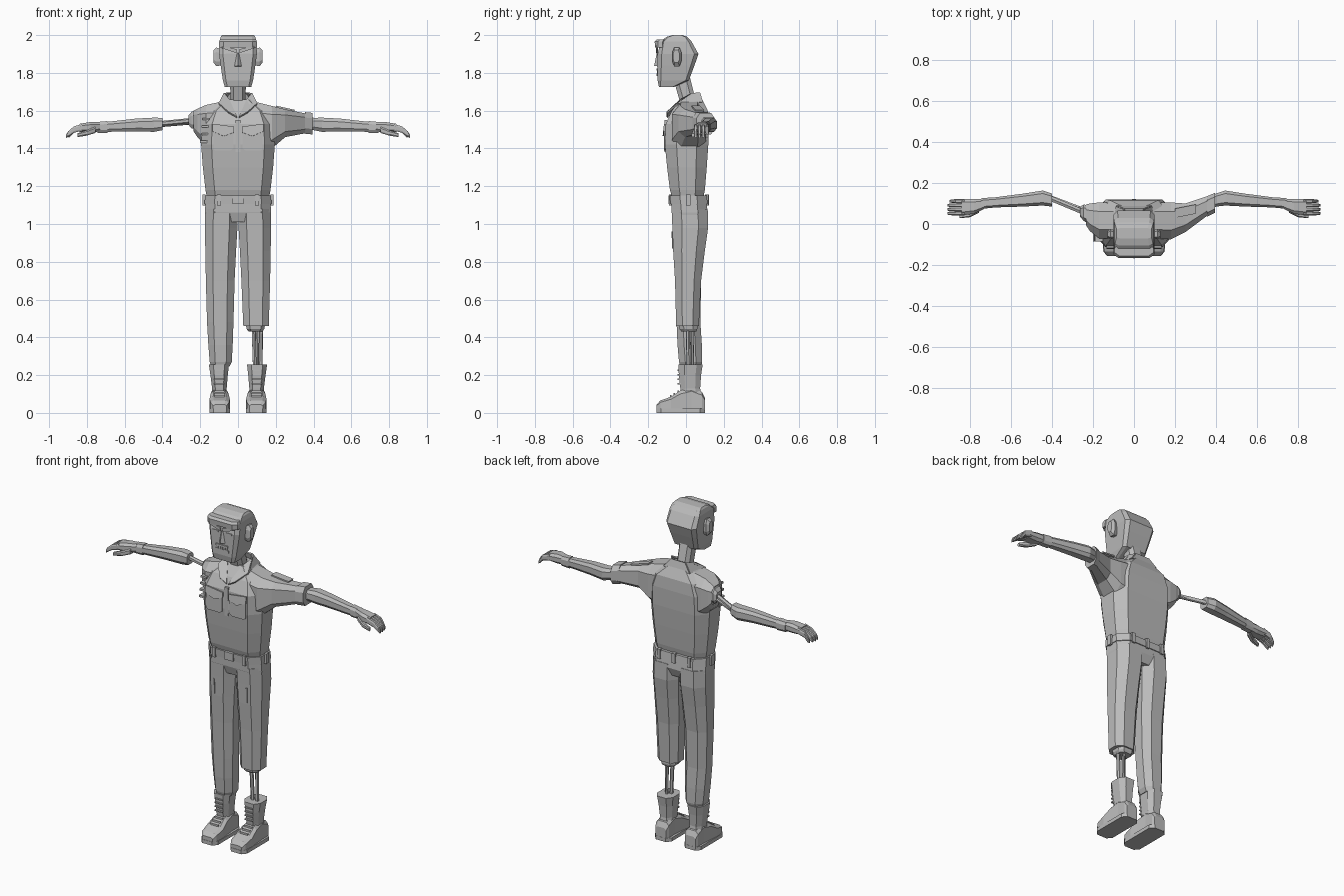
import bpy, bmesh
from mathutils import Vector

grey = bpy.data.materials.new("plain_grey")
grey.diffuse_color = (0.5, 0.5, 0.5, 1)


def finish(name, bm):
    bmesh.ops.recalc_face_normals(bm, faces=bm.faces)
    me = bpy.data.meshes.new(name)
    bm.to_mesh(me)
    bm.free()
    me.materials.append(grey)
    ob = bpy.data.objects.new(name, me)
    bpy.context.collection.objects.link(ob)
    return ob


def loft(name, axis, rings, cu=0.2, cv=0.25):
    """Skin chamfered box sections (t, u0, u1, v0, v1) placed along an axis."""
    bm = bmesh.new()
    loops = []
    for t, a, b, c, d in rings:
        du, dv = (b - a) * cu, (d - c) * cv
        uv = [(a + du, c), (b - du, c), (b, c + dv), (b, d - dv),
              (b - du, d), (a + du, d), (a, d - dv), (a, c + dv)]
        pts = [[(t, u, v), (u, t, v), (u, v, t)][axis] for u, v in uv]
        loops.append([bm.verts.new(p) for p in pts])
    for lo, hi in zip(loops, loops[1:]):
        for i in range(8):
            j = (i + 1) % 8
            bm.faces.new((lo[i], lo[j], hi[j], hi[i]))
    bm.faces.new(loops[0])
    bm.faces.new(loops[-1])
    return finish(name, bm)


def box(name, x0, x1, y0, y1, z0, z1):
    bm = bmesh.new()
    bmesh.ops.create_cube(bm, size=1)
    for v in bm.verts:
        v.co = ((x0 + x1) / 2 + v.co.x * (x1 - x0), (y0 + y1) / 2 + v.co.y * (y1 - y0),
                (z0 + z1) / 2 + v.co.z * (z1 - z0))
    return finish(name, bm)


def rod(name, a, b, r, r2=None, n=6):
    a, b = Vector(a), Vector(b)
    bm = bmesh.new()
    bmesh.ops.create_cone(bm, cap_ends=True, segments=n, radius1=r,
                          radius2=r if r2 is None else r2, depth=(b - a).length)
    q = (b - a).to_track_quat('Z', 'Y')
    for v in bm.verts:
        v.co = q @ v.co + (a + b) / 2
    return finish(name, bm)


def plate(name, pts, thick=0.009):
    bm = bmesh.new()
    bm.faces.new([bm.verts.new(p) for p in pts])
    ob = finish(name, bm)
    mod = ob.modifiers.new("thickness", 'SOLIDIFY')
    mod.thickness, mod.offset = thick, 0
    return ob


def sided(s, rings):
    """Mirror rings whose first span is x."""
    return [(t, min(a * s, b * s), max(a * s, b * s), c, d) for t, a, b, c, d in rings]


# head and neck
loft("head", 2, [(1.725, -.07, .07, -.143, -.065), (1.76, -.08, .08, -.15, .015),
                 (1.84, -.092, .092, -.15, .045), (1.90, -.1, .1, -.15, .066),
                 (1.965, -.098, .098, -.135, .03), (1.99, -.092, .092, -.105, .008),
                 (2.0, -.085, .085, -.07, -.02)], 0.1, 0.1)
loft("neck", 2, [(1.56, -.042, .042, -.02, .075), (1.64, -.04, .04, -.03, .055),
                 (1.78, -.042, .042, -.07, .02)])
# face
loft("forehead_band", 2, [(1.935, -.1, .1, -.163, -.11), (1.965, -.1, .1, -.166, -.105),
                          (1.978, -.095, .095, -.155, -.1)], 0.12, 0.3)
rod("nose", (0, -.149, 1.835), (0, -.147, 1.905), .02, .008, 4)
box("mouth", -.045, .045, -.155, -.14, 1.783, 1.797)
box("upper_lip", -.04, .04, -.157, -.14, 1.812, 1.823)
for i in range(5):
    box("tooth", -.036 + i * .015, -.024 + i * .015, -.154, -.14, 1.797, 1.812)
for s in (-1, 1):
    plate("eyebrow", [(s * .008, -.154, 1.905), (s * .085, -.154, 1.93),
                      (s * .085, -.154, 1.944), (s * .008, -.154, 1.925)])
    box("eye", s * .045 - .02, s * .045 + .02, -.153, -.14, 1.893, 1.902)
    loft("ear", 0, [(s * .09, -.07, -.03, 1.84, 1.925), (s * .115, -.072, -.025, 1.835, 1.935),
                    (s * .13, -.068, -.035, 1.855, 1.92)])

# shirt body
loft("shirt", 2, [(1.13, -.163, .163, -.07, .09), (1.18, -.172, .172, -.085, .1),
                  (1.3, -.186, .186, -.1, .11), (1.42, -.195, .195, -.112, .118),
                  (1.53, -.19, .19, -.107, .12), (1.6, -.16, .16, -.075, .115),
                  (1.66, -.075, .075, -.03, .085)], 0.14, 0.27)
# collar and chest pockets
for s in (-1, 1):
    plate("collar_wing", [(s * .005, -.1, 1.565), (s * .05, -.1, 1.59), (s * .1, -.045, 1.635),
                          (s * .072, .035, 1.69), (s * .045, -.03, 1.655)], .01)
    plate("collar_side", [(s * .1, -.045, 1.635), (s * .085, .085, 1.645),
                          (s * .045, .07, 1.695), (s * .072, .03, 1.69)], .01)
    plate("chest_pocket", [(s * .025, -.112, 1.4), (s * .04, -.112, 1.39), (s * .12, -.112, 1.39),
                           (s * .13, -.112, 1.4), (s * .13, -.112, 1.51), (s * .025, -.112, 1.51)])
    plate("pocket_flap", [(s * .02, -.117, 1.485), (s * .075, -.119, 1.465), (s * .135, -.117, 1.49),
                          (s * .135, -.112, 1.53), (s * .02, -.112, 1.515)])
plate("collar_back", [(-.085, .085, 1.645), (.085, .085, 1.645), (.045, .07, 1.695),
                      (-.045, .07, 1.695)], .01)
box("shirt_placket", -.012, .012, -.113, -.1, 1.38, 1.55)

# full sleeve with rolled cuff
loft("sleeve", 0, [(.1, -.07, .105, 1.37, 1.645), (.18, -.075, .105, 1.4, 1.625),
                   (.25, -.04, .1, 1.46, 1.607), (.37, .05, .14, 1.483, 1.583)], 0.25, 0.2)
loft("sleeve_cuff", 0, [(.355, .035, .135, 1.478, 1.592), (.395, .055, .152, 1.474, 1.588)])
plate("shoulder_patch", [(.2, .03, 1.622), (.2, .075, 1.622), (.3, .095, 1.6), (.3, .05, 1.6)])

# torn sleeve, socket ribs and rod arm
loft("torn_sleeve", 0, [(-.1, -.07, .105, 1.37, 1.645), (-.17, -.07, .105, 1.41, 1.63),
                        (-.215, -.035, .1, 1.46, 1.61), (-.235, -.005, .095, 1.49, 1.6)], 0.25, 0.2)
loft("arm_socket", 0, [(-.22, .0, .09, 1.505, 1.595), (-.245, .015, .095, 1.505, 1.595),
                       (-.262, .035, .085, 1.525, 1.575)])
for i in range(4):
    box("socket_rib", -.2 + i * .004, -.15, -.085, -.03, 1.43 + i * .04, 1.442 + i * .04)
rod("arm_rod", (-.24, .055, 1.548), (-.42, .13, 1.53), .014)
rod("arm_rod_thin", (-.24, .07, 1.535), (-.42, .138, 1.52), .008)

# forearms and hands
for s in (-1, 1):
    start = [(.36, .06, .135, 1.492, 1.575)] if s > 0 else []
    loft("forearm", 0, [(s * t, a, b, c, d) for t, a, b, c, d in start + [
        (.4, .085, .148, 1.497, 1.562), (.445, .09, .163, 1.488, 1.563),
        (.54, .085, .148, 1.49, 1.558), (.7, .08, .127, 1.488, 1.54)]])
    loft("wrist", 0, [(s * .69, .078, .13, 1.483, 1.545), (s * .745, .075, .125, 1.483, 1.54)])
    loft("palm", 0, [(s * .73, .073, .122, 1.49, 1.54), (s * .78, .05, .122, 1.485, 1.54),
                     (s * .84, .042, .122, 1.488, 1.53)])
    for i in range(4):
        y = .042 + i * .02
        tip = .91 - (0, 0, .002, .012)[i]
        loft("finger", 0, [(s * .825, y, y + .02, 1.495, 1.53), (s * .87, y, y + .019, 1.482, 1.516),
                           (s * (tip - .01), y + .001, y + .018, 1.462, 1.49),
                           (s * tip, y + .004, y + .015, 1.456, 1.472)])
    loft("thumb", 0, [(s * .755, .055, .09, 1.482, 1.515), (s * .8, .033, .06, 1.468, 1.497),
                      (s * .85, .028, .045, 1.46, 1.48)])

# belt, loops and buckle
loft("belt", 2, [(1.105, -.177, .177, -.082, .115), (1.15, -.175, .175, -.085, .11)], 0.15, 0.27)
box("buckle", -.03, .03, -.092, -.075, 1.105, 1.152)
for x in (-.1, .1):
    box("belt_loop", x - .01, x + .01, -.091, -.07, 1.098, 1.157)
    box("back_loop", x - .01, x + .01, .1, .12, 1.098, 1.157)
    box("side_loop", x * 1.8 - .008, x * 1.8 + .008, 0, .025, 1.098, 1.157)
box("centre_back_loop", -.01, .01, .1, .121, 1.098, 1.157)

# trousers
loft("trouser_seat", 2, [(1.01, -.17, .17, -.06, .095), (1.06, -.175, .175, -.076, .115),
                         (1.12, -.172, .172, -.078, .108)], 0.15, 0.27)
leg = [(1.08, .0, .173, -.076, .115), (.98, .003, .175, -.072, .117), (.86, .01, .173, -.068, .1),
       (.7, .018, .17, -.058, .08), (.46, .028, .163, -.052, .068)]
loft("short_trouser_leg", 2, sided(1, leg), 0.25, 0.27)
loft("long_trouser_leg", 2, sided(-1, leg[:-1] + [(.48, .024, .164, -.05, .076), (.36, .028, .157, -.045, .084),
                                                  (.27, .033, .15, -.037, .086),
                                                  (.245, .045, .142, -.03, .08)]), 0.25, 0.27)
for s in (-1, 1):
    plate("trouser_pocket_seam", [(s * .105, -.07, .87), (s * .112, -.07, .87),
                                  (s * .112, -.074, .96), (s * .105, -.074, .96)], .006)

# prosthetic shin
loft("knee_cap", 2, [(.432, .055, .13, -.025, .055), (.445, .045, .14, -.035, .06),
                     (.48, .04, .145, -.04, .06)])
rod("shin_rod_inner", (.082, .01, .45), (.09, .015, .2), .011)
rod("shin_rod_outer", (.122, .01, .45), (.118, .015, .2), .011)
rod("shin_rod_back", (.1, .032, .45), (.104, .035, .2), .008)

# boots
for s in (-1, 1):
    loft("boot_shaft", 2, sided(s, [(.07, .058, .138, -.02, .085), (.13, .06, .137, -.03, .075),
                                    (.2, .054, .146, -.038, .08), (.255, .048, .154, -.04, .088)]), 0.22, 0.25)
    loft("boot_foot", 1, sided(s, [(-.155, .06, .132, .0, .045), (-.135, .047, .146, .0, .066),
                                   (-.08, .043, .151, .0, .085), (-.03, .05, .145, .0, .118),
                                   (.03, .056, .14, .0, .135), (.085, .055, .14, .0, .11),
                                   (.1, .062, .133, .0, .08)]), 0.18, 0.15)
    loft("sole", 2, sided(s, [(0, .042, .152, -.157, .101), (.022, .042, .152, -.157, .101)]), 0.2, 0.1)
    for i in range(4):
        box("shaft_lace", s * .1 - .026, s * .1 + .026, -.045, -.025, .15 + i * .024, .157 + i * .024)
    for i in range(3):
        y, z = -.085 + i * .02, .084 + i * .0125
        box("instep_lace", s * .098 - .026, s * .098 + .026, y, y + .008, z - .01, z + .01)
